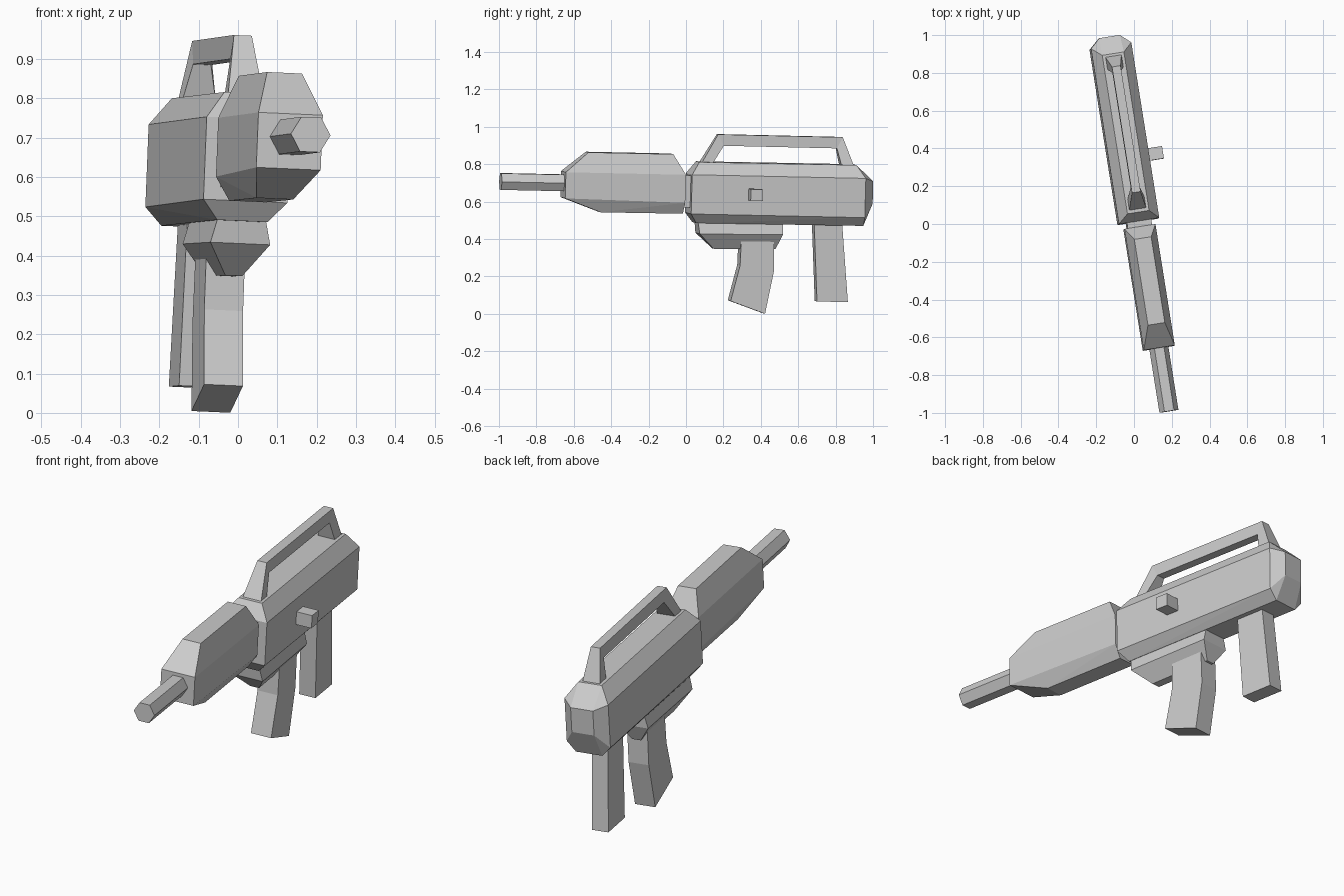
import bpy, bmesh, math
from mathutils import Matrix

if "Cube" in bpy.data.objects:
    bpy.data.objects.remove(bpy.data.objects["Cube"])

# Gun is modelled along its own axis (u side, t along, h up), then posed
POSE = (Matrix.Translation((0.027, 0, 0.687))
        @ Matrix.Rotation(math.radians(9), 4, 'Z')
        @ Matrix.Rotation(math.radians(2.5), 4, 'Y')
        @ Matrix.Rotation(math.radians(-1.2), 4, 'X'))


def finish(name, bm):
    bmesh.ops.recalc_face_normals(bm, faces=bm.faces)
    me = bpy.data.meshes.new(name)
    bm.to_mesh(me)
    bm.free()
    ob = bpy.data.objects.new(name, me)
    ob.matrix_world = POSE
    bpy.context.collection.objects.link(ob)


def hull(name, half):
    """Convex solid from (half width, t, h) points mirrored across the axis."""
    bm = bmesh.new()
    for u, t, h in half:
        for s in (-1, 1):
            bm.verts.new((s * u, t, h))
    bmesh.ops.convex_hull(bm, input=bm.verts)
    bmesh.ops.dissolve_limit(bm, angle_limit=math.radians(2),
                             verts=bm.verts, edges=bm.edges)
    finish(name, bm)


def prism(name, profile, u0, u1):
    """Side profile of (t, h) points extruded sideways from u0 to u1."""
    bm = bmesh.new()
    a = [bm.verts.new((u0, t, h)) for t, h in profile]
    b = [bm.verts.new((u1, t, h)) for t, h in profile]
    bm.faces.new(a)
    bm.faces.new(b[::-1])
    for i in range(len(a)):
        j = (i + 1) % len(a)
        bm.faces.new((a[i], a[j], b[j], b[i]))
    finish(name, bm)


# Main body with chamfered sides and a tapered rear cap
hull("body", [
    (0.108, 0.015, 0.062), (0.108, 0.015, -0.148),
    (0.058, 0.06, 0.128), (0.065, 0.05, -0.198),
    (0.108, 0.955, 0.062), (0.108, 0.955, -0.148),
    (0.058, 0.91, 0.13), (0.065, 0.955, -0.194),
    (0.055, 1.004, 0.045), (0.055, 1.004, -0.075)])

# Fore-end
hull("fore_end", [
    (0.083, -0.665, 0.06), (0.083, -0.665, -0.08),
    (0.045, -0.54, 0.167), (0.047, -0.465, -0.152),
    (0.083, -0.015, 0.06), (0.083, -0.015, -0.09),
    (0.045, -0.08, 0.167), (0.047, -0.02, -0.15)])

# Neck joining fore-end and body
prism("neck", [(-0.03, 0.055), (0.03, 0.055), (0.03, -0.115), (-0.03, -0.115)],
      -0.065, 0.065)

# Hexagonal barrel
bm = bmesh.new()
bmesh.ops.create_cone(bm, cap_ends=True, segments=6, radius1=0.051,
                      radius2=0.051, depth=0.404,
                      matrix=Matrix.Translation((0, -0.802, 0))
                      @ Matrix.Rotation(math.pi / 2, 4, 'X')
                      @ Matrix.Rotation(math.pi / 2, 4, 'Z'))
# keep corners pointing sideways
tip = max(v.co.x for v in bm.verts)
if tip < 0.05:
    bmesh.ops.rotate(bm, verts=bm.verts, cent=(0, 0, 0),
                     matrix=Matrix.Rotation(math.pi / 6, 3, 'Y'))
finish("barrel", bm)

# Housing under the body
hull("lower_housing", [
    (0.06, 0.06, -0.185), (0.06, 0.52, -0.185),
    (0.077, 0.07, -0.255), (0.077, 0.52, -0.25),
    (0.022, 0.155, -0.335), (0.022, 0.49, -0.33)])

# Bent grip and straight rear magazine
prism("grip", [(0.30, -0.26), (0.297, -0.42), (0.251, -0.612),
               (0.439, -0.676), (0.48, -0.452), (0.476, -0.257)], -0.05, 0.05)
prism("magazine", [(0.692, -0.17), (0.72, -0.605),
                   (0.887, -0.604), (0.843, -0.17)], -0.04, 0.04)

# Side knob
prism("side_knob", [(0.323, -0.006), (0.389, -0.006),
                    (0.389, -0.068), (0.323, -0.068)], 0.09, 0.185)

# Carry handle: outer and inner (t, h) with half width at each bend
bends = [((0.07, 0.115), (0.13, 0.115), 0.047),
         ((0.163, 0.277), (0.195, 0.217), 0.023),
         ((0.838, 0.276), (0.808, 0.216), 0.023),
         ((0.903, 0.115), (0.835, 0.115), 0.045)]
bm = bmesh.new()
rings = [[bm.verts.new((s * w, *p)) for s, p in
          ((-1, o), (1, o), (1, i), (-1, i))] for o, i, w in bends]
for r, q in zip(rings, rings[1:]):
    for k in range(4):
        n = (k + 1) % 4
        bm.faces.new((r[k], r[n], q[n], q[k]))
bm.faces.new(rings[0])
bm.faces.new(rings[-1])
finish("carry_handle", bm)
